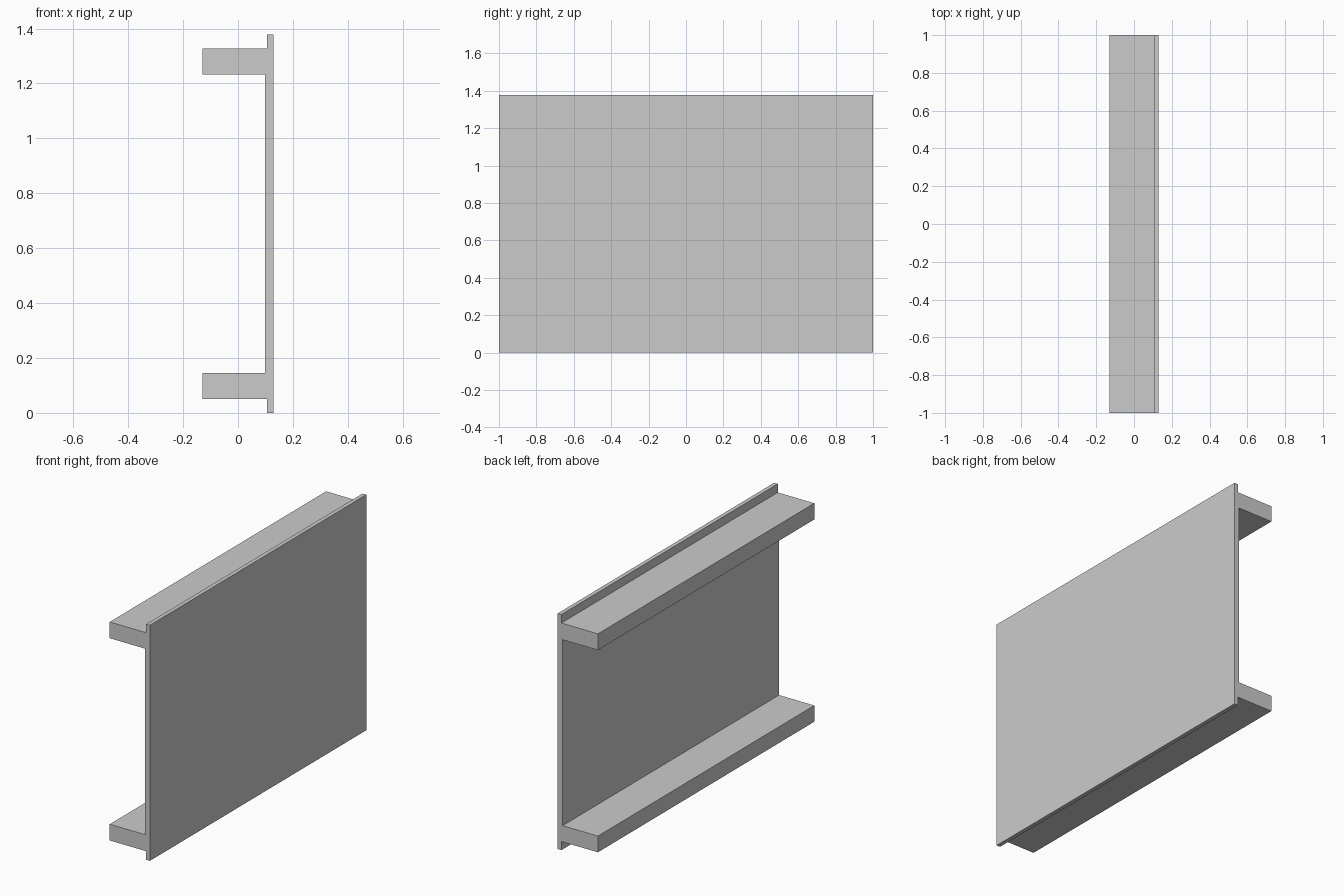
import bpy
import bmesh

cube = bpy.data.objects.get("Cube")
if cube:
    bpy.data.objects.remove(cube, do_unlink=True)

HEIGHT = 1.378
LENGTH = 2.0

# Plain grey material
grey = bpy.data.materials.new("plain grey")
grey.use_nodes = True
colour = (0.6, 0.6, 0.6, 1.0)
grey.diffuse_color = colour
grey.node_tree.nodes["Principled BSDF"].inputs["Base Color"].default_value = colour

# Lower half of the channel section: outer face, lip, flange, web
lower = [(0.13, 0), (0.106, 0), (0.106, 0.05), (-0.13, 0.05),
         (-0.13, 0.145), (0.098, 0.145)]
# Upper half mirrors the lower half about mid height
upper = [(x, HEIGHT - z) for x, z in reversed(lower)]


def extrude_section(name, section, length, material):
    bm = bmesh.new()
    face = bm.faces.new([bm.verts.new((x, -length / 2, z)) for x, z in section])
    result = bmesh.ops.extrude_face_region(bm, geom=[face])
    moved = [v for v in result["geom"] if isinstance(v, bmesh.types.BMVert)]
    bmesh.ops.translate(bm, verts=moved, vec=(0, length, 0))
    bmesh.ops.recalc_face_normals(bm, faces=bm.faces)
    mesh = bpy.data.meshes.new(name)
    bm.to_mesh(mesh)
    bm.free()
    mesh.materials.append(material)
    obj = bpy.data.objects.new(name, mesh)
    bpy.context.collection.objects.link(obj)
    return obj


# Panel with its two flanges, one continuous section
extrude_section("flanged_panel", lower + upper, LENGTH, grey)
